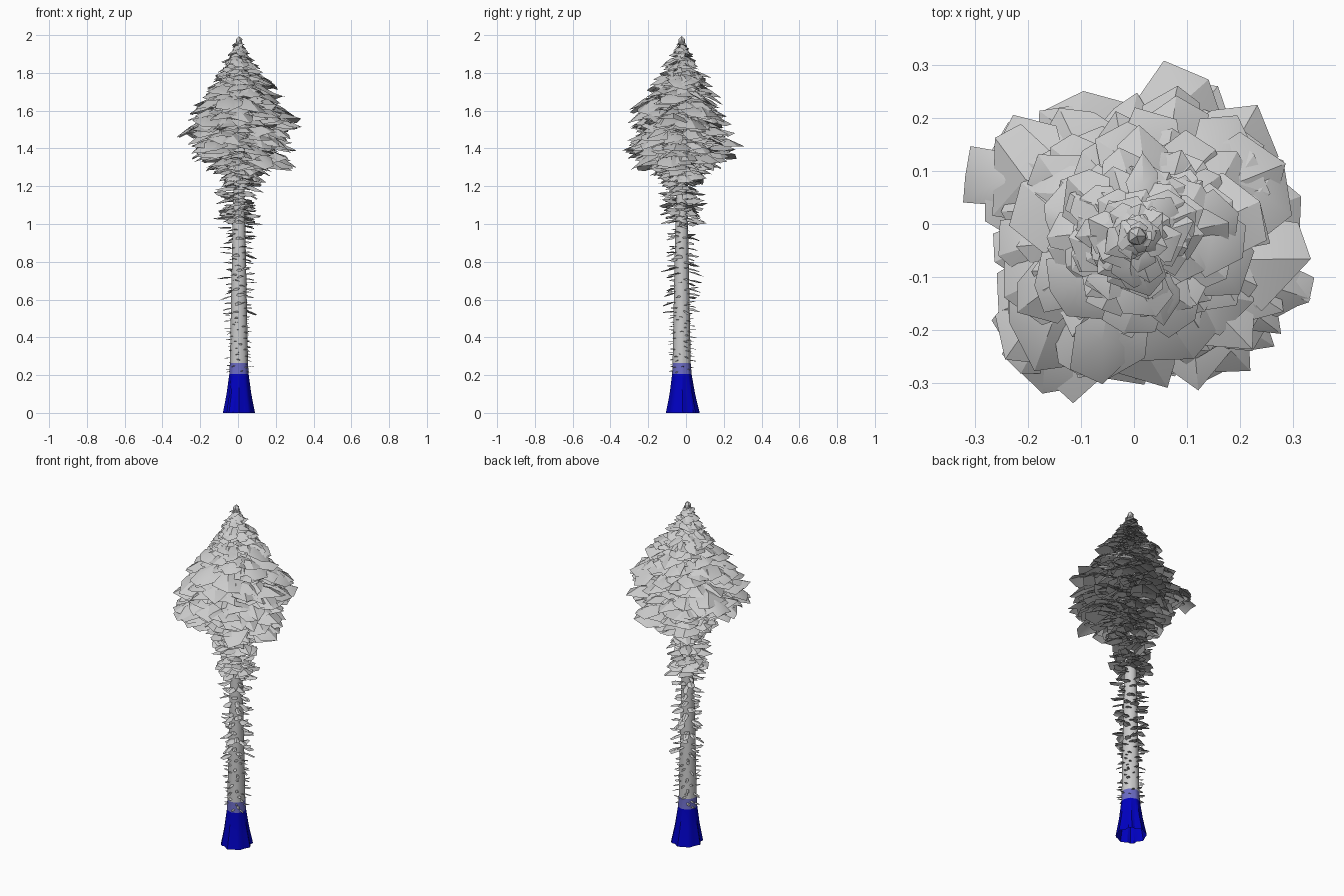
import bpy, bmesh, math, random
from mathutils import Vector

random.seed(5)
if "Cube" in bpy.data.objects:
    bpy.data.objects.remove(bpy.data.objects["Cube"], do_unlink=True)
AXIS = Vector((0.005, -0.023, 0))


def material(name, color):
    m = bpy.data.materials.new(name)
    m.use_nodes = True
    m.diffuse_color = color
    m.node_tree.nodes["Principled BSDF"].inputs["Base Color"].default_value = color
    return m


GREY = material("pale grey", (0.6, 0.6, 0.6, 1))
BLUE = material("deep blue", (0.0, 0.0, 0.54, 1))
LIGHT_BLUE = material("muted blue", (0.15, 0.15, 0.56, 1))


def make_object(name, bm, mats, angle):
    mesh = bpy.data.meshes.new(name)
    bm.to_mesh(mesh)
    bm.free()
    for m in mats:
        mesh.materials.append(m)
    ob = bpy.data.objects.new(name, mesh)
    bpy.context.collection.objects.link(ob)
    bpy.ops.object.select_all(action="DESELECT")
    ob.select_set(True)
    bpy.context.view_layer.objects.active = ob
    bpy.ops.object.shade_smooth_by_angle(angle=math.radians(angle))


def interpolate(table, z):
    for (z0, r0), (z1, r1) in zip(table, table[1:]):
        if z <= z1:
            return r0 + (r1 - r0) * max(0, (z - z0) / (z1 - z0))
    return table[-1][1]


# Trunk: fluted flare open at the foot, long taper to the tip
TRUNK = [(0, 0.083), (0.1, 0.064), (0.205, 0.05), (0.265, 0.047), (0.6, 0.041),
         (1.0, 0.033), (1.3, 0.026), (1.6, 0.019), (1.95, 0.006)]
SIDES = 28
bm = bmesh.new()
rings = []
for z, r in TRUNK:
    flare = max(0, 1 - z / 0.25)
    flute = 0.11 * max(0.12, 1 - z / 0.35)
    ring = []
    for i in range(SIDES):
        a = math.tau * i / SIDES
        rr = r * (1 + flute * math.cos(8 * a) * (0.7 + 0.3 * math.sin(2 * a)))
        y = rr * math.sin(a) + 0.006 * flare
        ring.append(bm.verts.new(AXIS + Vector((rr * math.cos(a) * (1 - 0.05 * flare), y, z))))
    rings.append(ring)
for k, (low, high) in enumerate(zip(rings, rings[1:])):
    for i in range(SIDES):
        j = (i + 1) % SIDES
        f = bm.faces.new((low[i], low[j], high[j], high[i]))
        f.material_index = 1 if k < 2 else 2 if k == 2 else 0
make_object("trunk", bm, [GREY, BLUE, LIGHT_BLUE], 35)


def spray(bm, a, inner, outer, tip, width, slope, sides=6, tilt=0.25):
    """One thin domed plate from inner to outer radius, its outer end at height tip."""
    out = Vector((math.cos(a), math.sin(a), 0))
    side = Vector((-out.y, out.x, 0))
    mid, half = (inner + outer) / 2, (outer - inner) / 2
    roll, spin = random.uniform(-tilt, tilt), random.uniform(0, math.tau)

    def point(u, v, lift=0.0):
        drop = slope * half * (u - 1 + 0.3 * u * u)
        height = tip - drop - (0.35 * abs(v) - roll * v) * width + lift
        return AXIS + out * (mid + u * half) + side * (v * width) + Vector((0, 0, height))

    centre = bm.verts.new(point(0, 0, 0.08 * width))
    rim = []
    for i in range(sides):
        t = spin + math.tau * (i + random.uniform(-0.35, 0.35)) / sides
        s = random.uniform(0.85, 1.25)
        rim.append(bm.verts.new(point(s * math.cos(t), s * math.sin(t))))
    for i in range(sides):
        bm.faces.new((centre, rim[i], rim[(i + 1) % sides]))


# Crown outline, and its bulges: direction in degrees, height, extra reach
CROWN = [(1.2, 0.11), (1.26, 0.16), (1.31, 0.235), (1.4, 0.27), (1.5, 0.28), (1.6, 0.265),
         (1.68, 0.215), (1.75, 0.17), (1.82, 0.12), (1.9, 0.065), (1.96, 0.03)]
BULGES = [(155, 1.5, 0.085), (-18, 1.53, 0.085), (25, 1.58, 0.065), (70, 1.4, 0.075),
          (-125, 1.4, 0.08), (-65, 1.35, 0.05), (-8, 1.32, 0.055), (-100, 1.6, 0.03),
          (120, 1.42, 0.03), (40, 1.46, 0.06), (-145, 1.52, 0.06), (10, 1.74, 0.03),
          (-45, 1.45, 0.05), (180, 1.45, -0.03), (180, 1.3, -0.07), (90, 1.6, -0.04),
          (90, 1.27, -0.07)]


def reach(a, z):
    r = interpolate(CROWN, z)
    for deg, height, extra in BULGES:
        d = (a - math.radians(deg) + math.pi) % math.tau - math.pi
        r += extra * math.exp(-(d / 0.3) ** 2 - ((z - height) / 0.07) ** 2)
    return r


def branch(bm, a, z, r):
    """A bough of overlapping plates that get higher towards the trunk."""
    size = min(0.15, 0.035 + r * 0.42)
    slope = random.uniform(0.1, 0.5)
    spray(bm, a, max(0, r - size), r, z, size * random.uniform(0.36, 0.62), slope)
    if r > 0.07:
        for part in (0.8, 0.52):
            end = r * part * random.uniform(0.9, 1.1)
            spray(bm, a + random.uniform(-0.5, 0.5), max(0, end - size * 0.8), end,
                  z + (r - end) * slope + random.uniform(-0.02, 0.02),
                  size * random.uniform(0.3, 0.55), random.uniform(0, 0.45))


bm = bmesh.new()
COUNT = 240
for n in range(COUNT):
    z = 1.23 + 0.71 * n / COUNT + random.uniform(-0.02, 0.02)
    a = n * 2.39996 + random.uniform(-0.4, 0.4)
    branch(bm, a, z, max(0.025, reach(a, z) * random.uniform(0.76, 1.04)))
# Long boughs that form the bulges
for deg, height, extra in BULGES:
    if extra > 0:
        for n in range(3):
            a = math.radians(deg) + random.uniform(-0.16, 0.16)
            branch(bm, a, height + random.uniform(-0.03, 0.03), reach(a, height) * (0.98 - 0.06 * n))
# Tip: small plates round a rounded bud
for n in range(14):
    spray(bm, n * 2.4, 0, 0.055 - 0.0025 * n, 1.89 + 0.0055 * n, 0.024 - 0.0008 * n, 0.7)
bud = bmesh.ops.create_icosphere(bm, subdivisions=1, radius=0.02)["verts"]
for v in bud:
    v.co = AXIS + Vector((v.co.x, v.co.y, 1.965 + 1.5 * v.co.z))
make_object("crown_foliage", bm, [GREY], 25)


# Shrinking plates down the trunk
def skirt(name, count, low, high, far, width):
    bm = bmesh.new()
    for n in range(count):
        z = low + (high - low) * (n + random.random()) / count
        a = n * 2.39996 + random.uniform(-0.5, 0.5)
        trunk = interpolate(TRUNK, z)
        out = trunk + (far - trunk) * random.uniform(0.45, 1.1)
        spray(bm, a, trunk * 0.8, out, z, width * random.uniform(0.6, 1.3), random.uniform(-0.1, 0.35))
    make_object(name, bm, [GREY], 25)


skirt("lower_foliage", 80, 1.0, 1.27, 0.13, 0.039)
skirt("trunk_sprays", 75, 0.52, 1.0, 0.105, 0.018)
skirt("trunk_twigs", 70, 0.21, 0.54, 0.08, 0.008)
